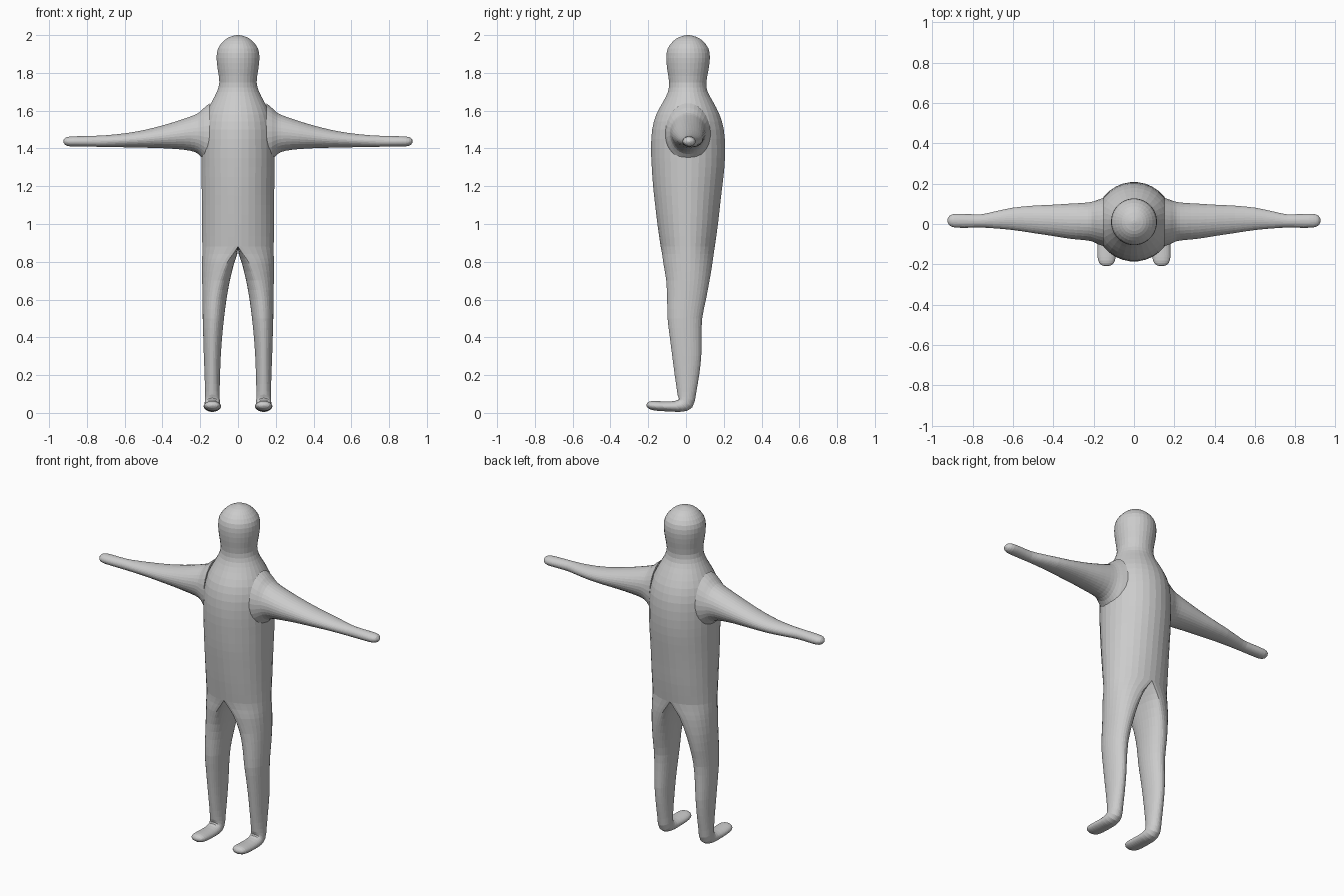
import bpy, bmesh, math
from mathutils import Vector

SIDES = 32
skin = bpy.data.materials.new("plain grey")
skin.diffuse_color = (0.6, 0.6, 0.6, 1)


def refine(rows, steps=2):
    """Add in-between rows along a Catmull-Rom curve."""
    out = []
    n = len(rows)
    for i in range(n - 1):
        p0, p1, p2, p3 = (rows[max(0, min(n - 1, i + k))] for k in (-1, 0, 1, 2))
        for s in range(steps):
            t = s / steps
            out.append([0.5 * (2 * b + (c - a) * t + (2 * a - 5 * b + 4 * c - d) * t * t
                               + (3 * b - a - 3 * c + d) * t ** 3)
                        for a, b, c, d in zip(p0, p1, p2, p3)])
    out.append(list(rows[-1]))
    return out


def loft(name, rows, ring_point, mirror=False):
    """Skin a closed tube through the rings given by ring_point(row, cos, sin)."""
    bm = bmesh.new()
    rings = []
    for row in rows:
        angles = [2 * math.pi * (k + 0.5) / SIDES for k in range(SIDES)]
        rings.append([bm.verts.new(ring_point(row, math.cos(a), math.sin(a))) for a in angles])
    for a, b in zip(rings, rings[1:]):
        for k in range(SIDES):
            j = (k + 1) % SIDES
            bm.faces.new((a[k], a[j], b[j], b[k]))
    bm.faces.new(rings[0])
    bm.faces.new(rings[-1])
    bmesh.ops.recalc_face_normals(bm, faces=bm.faces)
    mesh = bpy.data.meshes.new(name)
    bm.to_mesh(mesh)
    bm.free()
    mesh.materials.append(skin)
    obj = bpy.data.objects.new(name, mesh)
    bpy.context.collection.objects.link(obj)
    if mirror:
        mod = obj.modifiers.new("mirror", 'MIRROR')
        mod.use_axis = (True, False, False)
        mod.use_mirror_merge = False
    return obj


# Torso, neck and head: height, half width, front y, back y
body = [
    (0.88, 0.190, -0.135, 0.153), (1.00, 0.191, -0.152, 0.170),
    (1.10, 0.192, -0.164, 0.181), (1.20, 0.193, -0.175, 0.193),
    (1.30, 0.194, -0.182, 0.204), (1.40, 0.194, -0.186, 0.208),
    (1.50, 0.190, -0.180, 0.201), (1.58, 0.172, -0.158, 0.178),
    (1.65, 0.138, -0.120, 0.142), (1.70, 0.112, -0.096, 0.115),
    (1.75, 0.099, -0.090, 0.108), (1.82, 0.108, -0.100, 0.120),
    (1.88, 0.114, -0.105, 0.127), (1.93, 0.106, -0.097, 0.119),
    (1.97, 0.075, -0.066, 0.088), (1.99, 0.045, -0.035, 0.057),
    (2.00, 0.008, 0.003, 0.019)]
loft("torso_and_head", refine(body),
     lambda r, c, s: (r[1] * c, (r[2] + r[3]) / 2 + (r[3] - r[2]) / 2 * s, r[0]))

# Arms: x, bottom z, top z, front y, back y, flared at the shoulder
arm = [
    (0.15, 1.310, 1.640, -0.110, 0.130), (0.18, 1.335, 1.615, -0.100, 0.120),
    (0.21, 1.370, 1.588, -0.086, 0.110), (0.25, 1.387, 1.570, -0.080, 0.105),
    (0.32, 1.396, 1.546, -0.073, 0.101), (0.40, 1.401, 1.522, -0.060, 0.096),
    (0.50, 1.404, 1.497, -0.045, 0.091), (0.60, 1.406, 1.480, -0.030, 0.081),
    (0.70, 1.408, 1.470, -0.021, 0.060), (0.76, 1.409, 1.467, -0.018, 0.048),
    (0.84, 1.410, 1.465, -0.019, 0.050), (0.89, 1.411, 1.463, -0.017, 0.050),
    (0.915, 1.419, 1.456, -0.007, 0.040), (0.925, 1.434, 1.441, 0.012, 0.022)]
loft("arms", refine(arm),
     lambda r, c, s: (r[0], (r[3] + r[4]) / 2 + (r[4] - r[3]) / 2 * c,
                      (r[1] + r[2]) / 2 + (r[2] - r[1]) / 2 * s), True)

# Legs and feet: centre y, centre z, half depth, tilt, inner x, middle x, outer x
leg = [
    (0.009, 0.88, 0.144, 0, 0.000, 0.000, 0.190),
    (0.010, 0.84, 0.137, 0, 0.004, 0.030, 0.190),
    (0.010, 0.79, 0.130, 0, 0.021, 0.065, 0.190),
    (0.010, 0.70, 0.115, 0, 0.043, 0.100, 0.190),
    (0.003, 0.60, 0.103, 0, 0.061, 0.122, 0.188),
    (-0.006, 0.50, 0.092, 0, 0.074, 0.130, 0.187),
    (-0.002, 0.40, 0.084, 0, 0.084, 0.134, 0.184),
    (0.004, 0.30, 0.077, 0, 0.091, 0.136, 0.181),
    (0.005, 0.20, 0.065, 0, 0.095, 0.136, 0.177),
    (0.003, 0.11, 0.051, 0.1, 0.097, 0.136, 0.175),
    (-0.004, 0.058, 0.047, 0.65, 0.096, 0.136, 0.176),
    (-0.030, 0.038, 0.034, 1.2, 0.093, 0.136, 0.179),
    (-0.080, 0.034, 0.027, 1.55, 0.091, 0.136, 0.181),
    (-0.140, 0.036, 0.026, 1.57, 0.090, 0.136, 0.182),
    (-0.180, 0.039, 0.024, 1.57, 0.094, 0.136, 0.178),
    (-0.202, 0.041, 0.015, 1.57, 0.108, 0.136, 0.164),
    (-0.209, 0.041, 0.003, 1.57, 0.132, 0.136, 0.140)]


def leg_point(r, c, s):
    y, z, depth, tilt, inner, middle, outer = r
    x = middle + c * ((outer - middle) if c > 0 else (middle - inner))
    return Vector((x, y + depth * s * math.cos(tilt), z - depth * s * math.sin(tilt)))


loft("legs_and_feet", refine(leg), leg_point, True)
